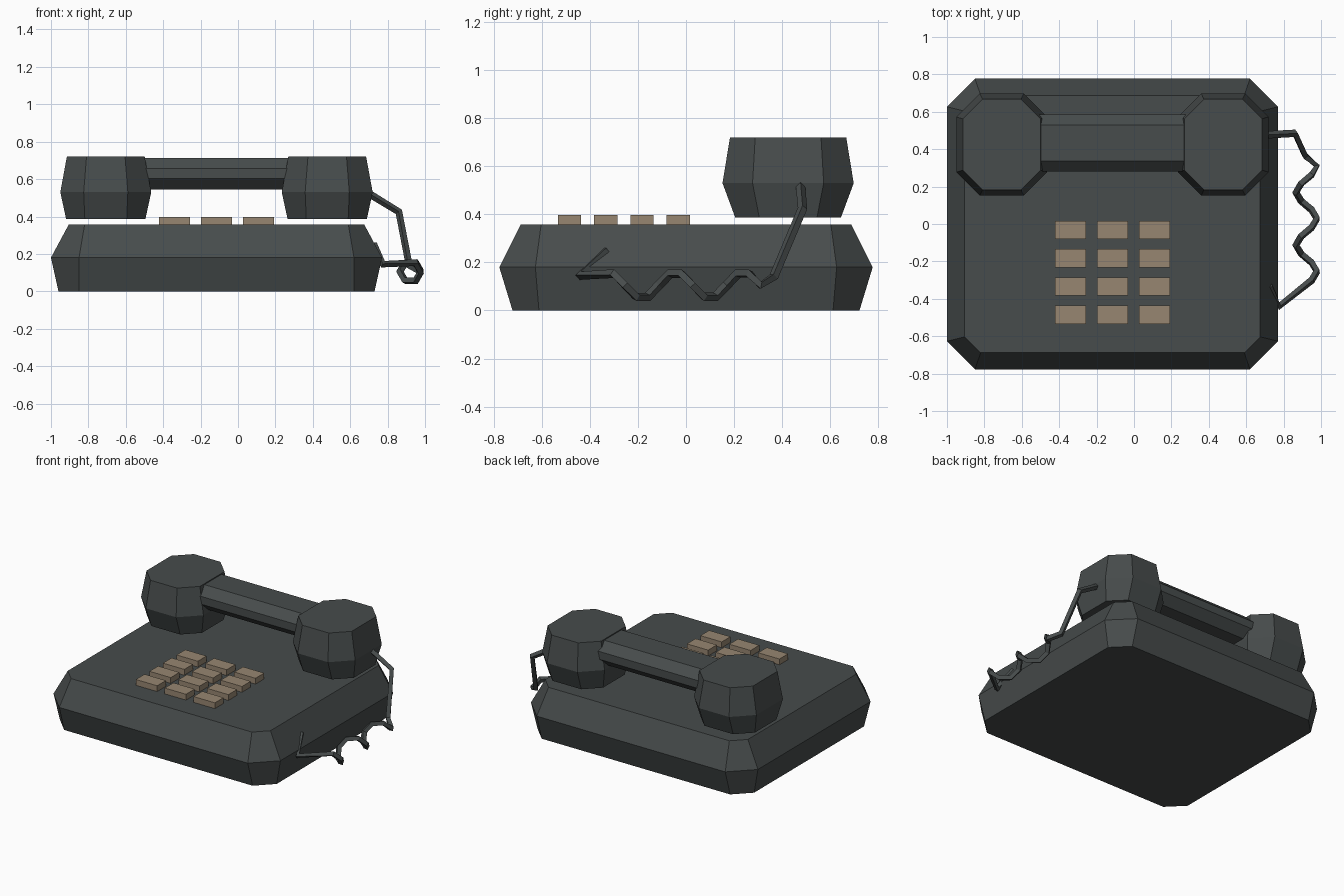
import bpy, bmesh
from math import cos, sin, radians

cube = bpy.data.objects.get("Cube")
if cube:
    bpy.data.objects.remove(cube, do_unlink=True)


def material(name, rgb):
    m = bpy.data.materials.new(name)
    m.use_nodes = True
    m.diffuse_color = (*rgb, 1)
    m.node_tree.nodes["Principled BSDF"].inputs["Base Color"].default_value = (*rgb, 1)
    return m


body_grey = material("charcoal grey", (0.063, 0.072, 0.072))
key_tan = material("key tan", (0.31, 0.24, 0.165))
MID_X = -0.115


def octagon(x0, x1, y0, y1, c):
    """Rectangle with corners cut by c, counter-clockwise."""
    return [(x0 + c, y0), (x1 - c, y0), (x1, y0 + c), (x1, y1 - c),
            (x1 - c, y1), (x0 + c, y1), (x0, y1 - c), (x0, y0 + c)]


def loft(name, rings, mat):
    """Join equal-sized rings of 3D points into a capped solid."""
    bm = bmesh.new()
    loops = [[bm.verts.new(p) for p in ring] for ring in rings]
    n = len(loops[0])
    for a, b in zip(loops, loops[1:]):
        for i in range(n):
            j = (i + 1) % n
            bm.faces.new((a[i], a[j], b[j], b[i]))
    bm.faces.new(loops[0])
    bm.faces.new(loops[-1])
    bmesh.ops.recalc_face_normals(bm, faces=bm.faces)
    mesh = bpy.data.meshes.new(name)
    bm.to_mesh(mesh)
    bm.free()
    mesh.materials.append(mat)
    ob = bpy.data.objects.new(name, mesh)
    bpy.context.collection.objects.link(ob)
    return ob


def stacked(name, cx, cy, layers, mat):
    """Octagonal solid from layers of (z, half width, half depth, corner cut)."""
    return loft(name, [[(cx + x, cy + y, z) for x, y in octagon(-w, w, -d, d, c)]
                       for z, w, d, c in layers], mat)


# Base with its widest line at mid height
stacked("base", MID_X, 0, [(0, 0.845, 0.722, 0.11), (0.18, 0.885, 0.777, 0.15),
                           (0.357, 0.79, 0.688, 0.085)], body_grey)

# Handset: two cups joined by a grip
for name, side in (("right_cup", -1), ("left_cup", 1)):
    stacked(name, MID_X + side * 0.592, 0.425,
            [(0.387, 0.212, 0.22, 0.1), (0.53, 0.243, 0.273, 0.125),
             (0.72, 0.208, 0.242, 0.105)], body_grey)
loft("handset_grip", [[(x, y, z) for y, z in octagon(0.28, 0.585, 0.545, 0.714, 0.057)]
                      for x in (MID_X - 0.41, MID_X + 0.41)], body_grey)

# Keypad, three by four
for row in range(4):
    for col in range(3):
        bpy.ops.mesh.primitive_cube_add(
            size=1, location=(MID_X + (col - 1) * 0.225, -0.032 - row * 0.151, 0.375))
        key = bpy.context.object
        key.name = f"key_{row + 1}_{col + 1}"
        key.scale = (0.166, 0.097, 0.046)
        key.data.materials.append(key_tan)

# Coiled cord: six steps a turn, running to the front along the left side
path = [(0.68, 0.475, 0.535), (0.86, 0.485, 0.425), (0.915, 0.365, 0.14)]
for i in range(14):
    a = radians(60 * i)
    path.append((0.922 + 0.056 * cos(a), 0.31 - 0.047 * i, 0.105 + 0.056 * sin(a)))
path += [(0.775, -0.44, 0.145), (0.725, -0.33, 0.25)]
curve = bpy.data.curves.new("cord", "CURVE")
curve.dimensions = "3D"
curve.bevel_depth = 0.02
curve.bevel_resolution = 0
curve.use_fill_caps = True
spline = curve.splines.new("POLY")
spline.points.add(len(path) - 1)
for point, co in zip(spline.points, path):
    point.co = (*co, 1)
spline.use_smooth = False
curve.materials.append(body_grey)
cord = bpy.data.objects.new("cord", curve)
bpy.context.collection.objects.link(cord)
